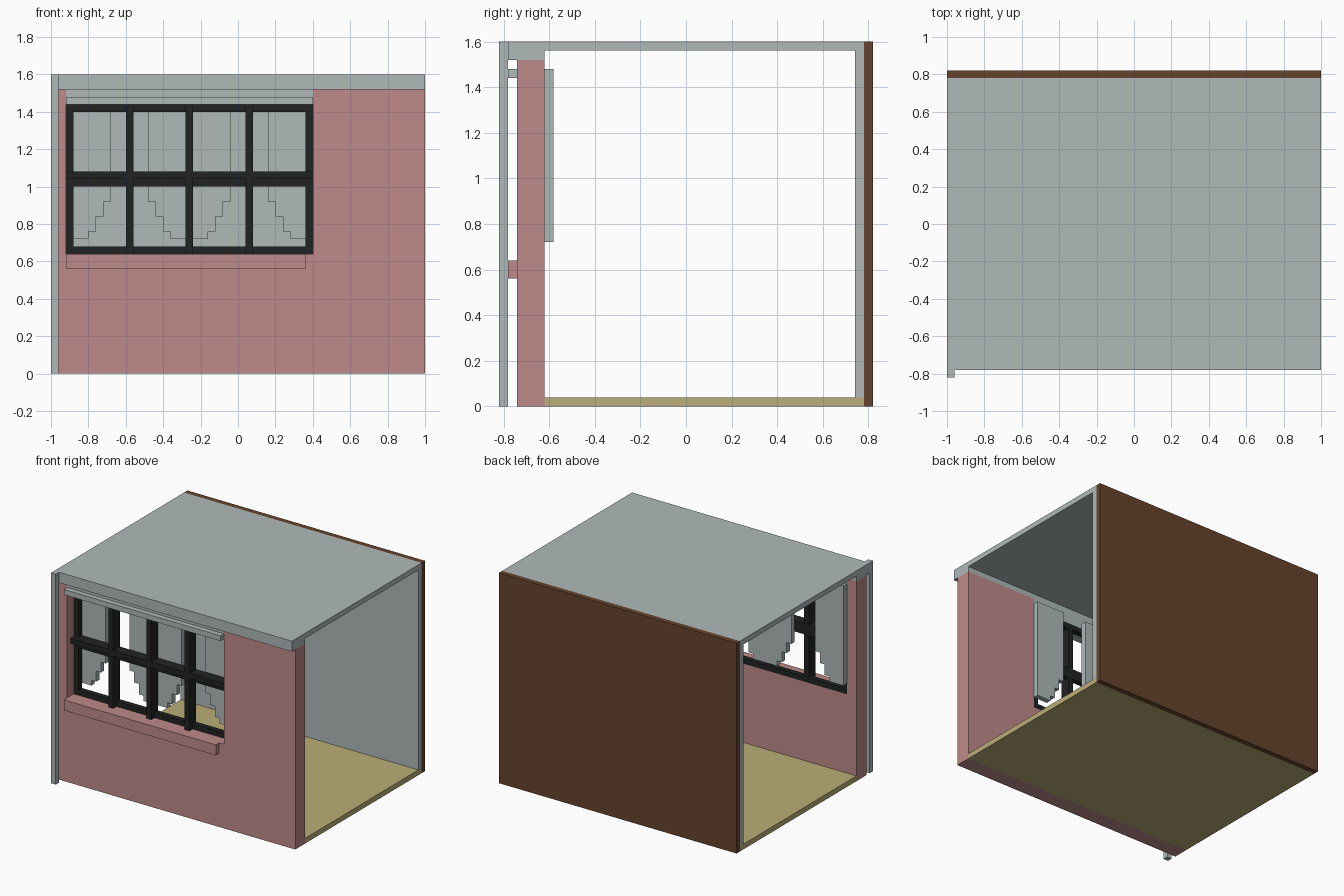
import bpy, bmesh

if "Cube" in bpy.data.objects:
    bpy.data.objects.remove(bpy.data.objects["Cube"], do_unlink=True)


def material(name, rgb):
    """Flat material from an sRGB 0-255 colour."""
    lin = [((c / 255 + 0.055) / 1.055) ** 2.4 for c in rgb] + [1.0]
    m = bpy.data.materials.new(name)
    m.use_nodes = True
    m.diffuse_color = lin
    bsdf = m.node_tree.nodes["Principled BSDF"]
    bsdf.inputs["Base Color"].default_value = lin
    bsdf.inputs["Roughness"].default_value = 0.9
    return m


GREY = material("pale grey", (175, 185, 185))
PINK = material("dusty pink", (191, 138, 138))
BROWN = material("dark brown", (102, 68, 44))
SAND = material("sand", (187, 174, 120))
BLACK = material("black", (33, 35, 34))


def panel(name, outline, y0, y1, mat):
    """Extrude an (x, z) outline from y0 to y1."""
    bm = bmesh.new()
    face = bm.faces.new([bm.verts.new((x, y0, z)) for x, z in outline])
    out = bmesh.ops.extrude_face_region(bm, geom=[face], use_keep_orig=True)
    verts = [g for g in out["geom"] if isinstance(g, bmesh.types.BMVert)]
    bmesh.ops.translate(bm, verts=verts, vec=(0, y1 - y0, 0))
    bmesh.ops.recalc_face_normals(bm, faces=bm.faces[:])
    mesh = bpy.data.meshes.new(name)
    bm.to_mesh(mesh)
    bm.free()
    mesh.materials.append(mat)
    ob = bpy.data.objects.new(name, mesh)
    bpy.context.collection.objects.link(ob)
    return ob


def box(name, x0, x1, y0, y1, z0, z1, mat):
    return panel(name, [(x0, z0), (x1, z0), (x1, z1), (x0, z1)], y0, y1, mat)


# Window opening
L, R, SILL, HEAD = -0.92, 0.40, 0.64, 1.44
MID = (L + R) / 2

# Room shell
box("floor", -1, 1, -0.62, 0.78, 0, 0.04, SAND)
box("back_cladding", -1, 1, 0.78, 0.82, 0, 1.6, BROWN)
box("back_inner_wall", -1, 1, 0.74, 0.78, 0.04, 1.56, GREY)
box("roof", -1, 1, -0.62, 0.78, 1.56, 1.6, GREY)
box("front_fascia", -1, 1, -0.78, -0.62, 1.52, 1.6, GREY)
box("corner_post", -1, -0.96, -0.82, -0.78, 0, 1.6, GREY)

# Front wall, notched for the window
panel("front_wall", [(-1, 0), (1, 0), (1, 1.52), (R, 1.52), (R, SILL),
                     (L, SILL), (L, 1.52), (-1, 1.52)], -0.74, -0.62, PINK)
box("window_lintel", L, R, -0.74, -0.62, HEAD, 1.52, GREY)
box("window_head_trim", L, R, -0.78, -0.74, HEAD, 1.48, GREY)
box("window_sill", L, 0.36, -0.78, -0.74, 0.56, SILL, PINK)

# Window frame
T = 0.04
for name, x in (("right", L), ("left", R - T)):
    box("frame_side_" + name, x, x + T, -0.66, -0.62, SILL, HEAD, BLACK)
for name, z in (("bottom", SILL), ("top", HEAD - T)):
    box("frame_" + name, L + T, R - T, -0.66, -0.62, z, z + T, BLACK)
for i in range(3):
    x = -0.60 + 0.32 * i
    box(f"mullion_{i + 1}", x, x + T, -0.70, -0.621, SILL, HEAD, BLACK)
box("transom_upper", L, R, -0.701, -0.62, 1.04, 1.08, BLACK)
box("transom_lower", L, R, -0.66, -0.62, 1.0, 1.04, BLACK)

# Curtains with stepped lower edges: side pair and a joined middle pair
STEPS = [(0, 0.72), (0.12, 0.72), (0.12, 0.76), (0.16, 0.76), (0.16, 0.84),
         (0.20, 0.84), (0.20, 0.92), (0.24, 0.92), (0.24, 1.48), (0, 1.48)]
for name, edge, s in (("right", L, 1), ("left", R, -1)):
    panel("curtain_" + name, [(edge + s * x, z) for x, z in STEPS],
          -0.62, -0.58, GREY)
    # Middle halves are slightly narrower
    half = [(max(x - 0.02, 0), z) for x, z in STEPS]
    panel("curtain_middle_" + name, [(MID - s * x, z) for x, z in half],
          -0.62, -0.58, GREY)
